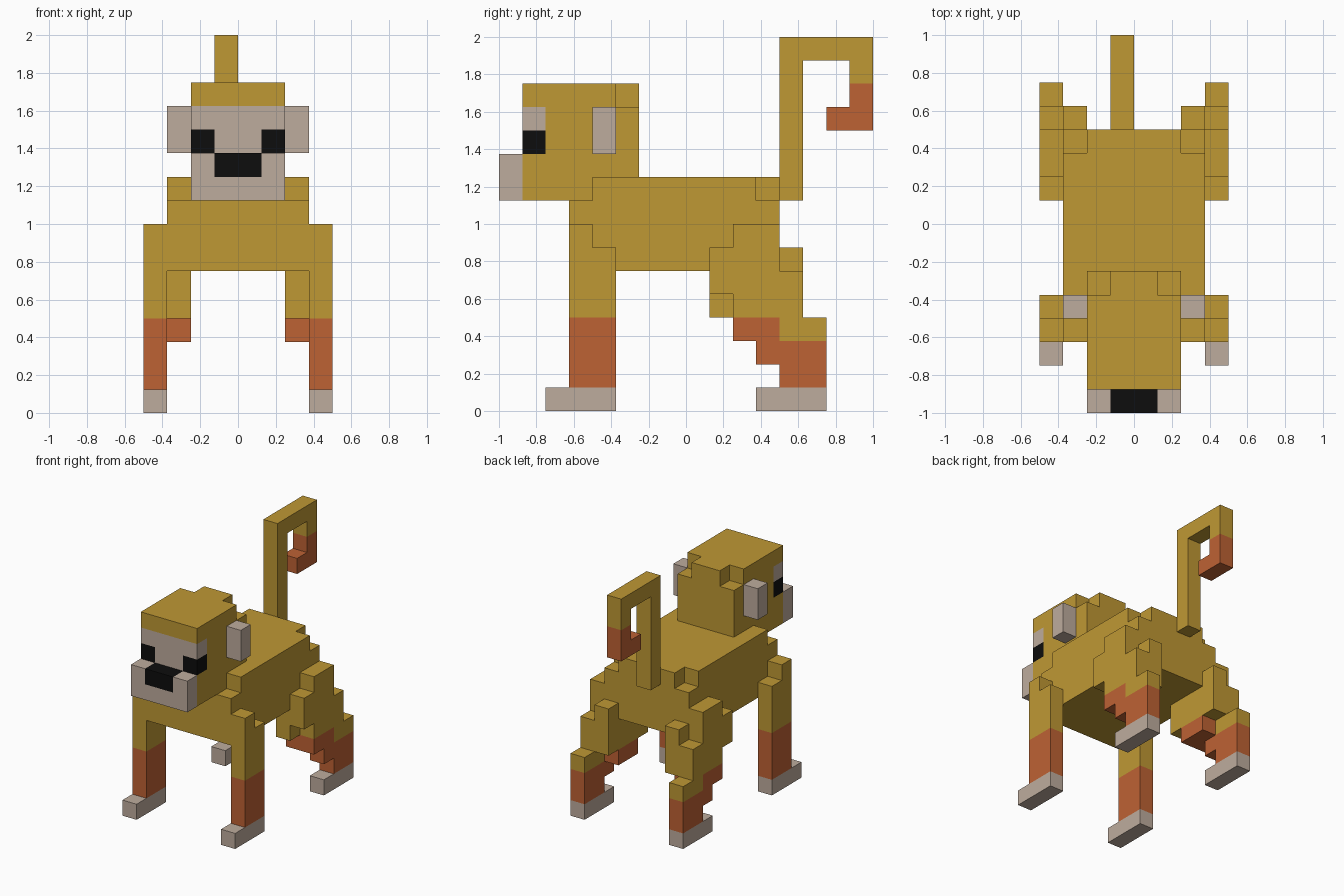
import bpy, bmesh
from mathutils import Vector

if "Cube" in bpy.data.objects:
    bpy.data.objects.remove(bpy.data.objects["Cube"])

U = 0.125  # one block


def material(name, rgb):
    m = bpy.data.materials.new(name)
    m.use_nodes = True
    m.diffuse_color = (*rgb, 1)
    m.node_tree.nodes["Principled BSDF"].inputs["Base Color"].default_value = (*rgb, 1)
    return m


GOLD, RUST, BEIGE, BLACK = range(4)
MATS = [material("golden fur", (0.521, 0.314, 0.034)),
        material("rust fur", (0.515, 0.122, 0.034)),
        material("beige skin", (0.515, 0.413, 0.337)),
        material("black", (0.004, 0.004, 0.004))]

AXES = [Vector(v) for v in ((1, 0, 0), (0, 1, 0), (0, 0, 1))]


def blocks(name, boxes, mirror=False):
    """Fill boxes (colour, x0, x1, y0, y1, z0, z1) with unit blocks and keep
    only the outer skin; later boxes repaint earlier ones, None carves."""
    cells = {}
    for col, x0, x1, y0, y1, z0, z1 in boxes:
        for x in range(x0, x1):
            for y in range(y0, y1):
                for z in range(z0, z1):
                    for cx in ((x, -1 - x) if mirror else (x,)):
                        cells[(cx, y, z)] = col
    bm = bmesh.new()
    for cell, col in cells.items():
        if col is None:
            continue
        centre = Vector(cell) + Vector((0.5, 0.5, 0.5))
        for i in range(3):
            for s in (-1, 1):
                n = AXES[i] * s
                if cells.get(tuple(int(c) for c in Vector(cell) + n)) is not None:
                    continue
                a = AXES[(i + 1) % 3] / 2
                b = AXES[(i + 2) % 3] / 2 * s
                mid = centre + n / 2
                f = bm.faces.new([bm.verts.new((mid + d) * U)
                                  for d in (-a - b, a - b, a + b, b - a)])
                f.material_index = col
    bmesh.ops.remove_doubles(bm, verts=bm.verts, dist=0.001)
    # merge coplanar faces of the same colour
    bmesh.ops.dissolve_limit(bm, angle_limit=0.01, verts=bm.verts,
                             edges=bm.edges, delimit={'MATERIAL'})
    mesh = bpy.data.meshes.new(name)
    bm.to_mesh(mesh)
    bm.free()
    for m in MATS:
        mesh.materials.append(m)
    ob = bpy.data.objects.new(name, mesh)
    bpy.context.collection.objects.link(ob)


# Torso with a lower chest step and clipped rump corners
blocks("body", [
    (GOLD, 0, 3, -5, 4, 6, 9),
    (GOLD, 0, 3, -4, 3, 9, 10),
    (GOLD, 0, 2, 3, 4, 9, 10)], mirror=True)

# Head: skull, beige face wrapping round the sides, eyes
blocks("head", [
    (GOLD, 0, 2, -7, -3, 9, 14),
    (GOLD, 0, 2, -3, -2, 10, 13),
    (GOLD, 0, 1, -3, -2, 13, 14),
    (BEIGE, 0, 2, -7, -6, 11, 13),
    (BLACK, 1, 2, -7, -6, 11, 12)], mirror=True)

# Muzzle with the nose on its upper edge
blocks("muzzle", [
    (BEIGE, 0, 2, -8, -7, 9, 11),
    (BLACK, 0, 1, -8, -7, 10, 11)], mirror=True)

# Paired parts, given for the +x side
PAIRS = {
    "ear": [(BEIGE, 2, 3, -4, -3, 11, 13)],
    "front_leg": [
        (GOLD, 3, 4, -5, -4, 4, 8),
        (GOLD, 3, 4, -4, -3, 4, 7),
        (RUST, 3, 4, -5, -3, 1, 4),
        (BEIGE, 3, 4, -6, -3, 0, 1)],
    "hind_leg": [
        # inner thigh
        (GOLD, 2, 3, 1, 4, 4, 6),
        (GOLD, 2, 3, 4, 5, 4, 7),
        (RUST, 2, 3, 2, 4, 3, 4),
        # outer thigh
        (GOLD, 3, 4, 1, 2, 5, 7),
        (GOLD, 3, 4, 2, 4, 4, 8),
        (GOLD, 3, 4, 4, 5, 4, 6),
        (RUST, 3, 4, 2, 4, 3, 4),
        # shin and foot
        (GOLD, 3, 4, 4, 6, 3, 4),
        (RUST, 3, 4, 3, 4, 2, 3),
        (RUST, 3, 4, 4, 6, 1, 3),
        (BEIGE, 3, 4, 3, 6, 0, 1)],
}
for part, boxes in PAIRS.items():
    blocks("left_" + part, boxes)
    blocks("right_" + part, [(c, -x1, -x0, *rest) for c, x0, x1, *rest in boxes])

# Curled tail with a rust tip
blocks("tail", [
    (GOLD, -1, 0, 4, 5, 9, 16),
    (GOLD, -1, 0, 5, 8, 15, 16),
    (GOLD, -1, 0, 7, 8, 14, 15),
    (RUST, -1, 0, 7, 8, 12, 14),
    (RUST, -1, 0, 6, 7, 12, 13)])
